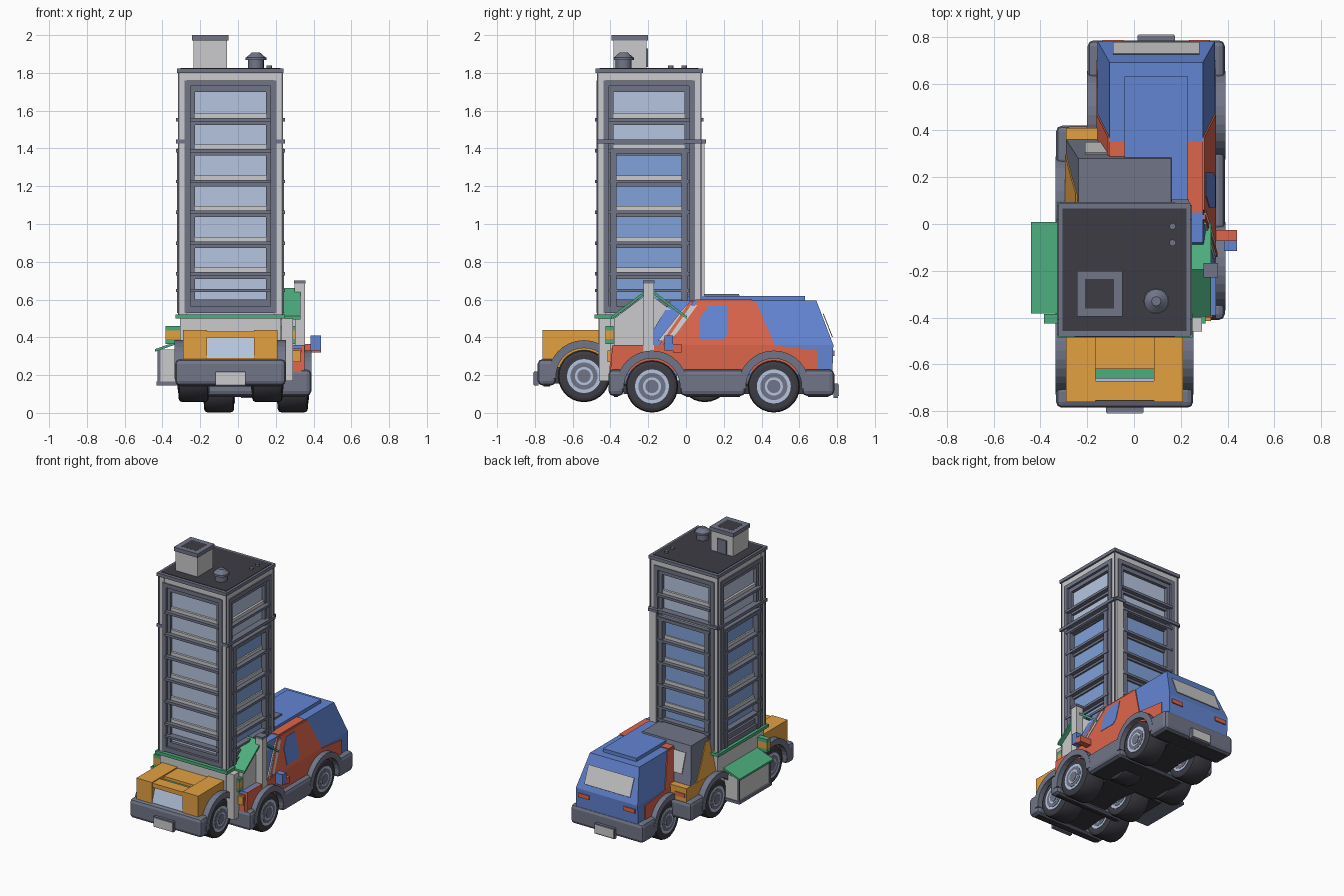
import bpy, bmesh, math

if "Cube" in bpy.data.objects:
    bpy.data.objects.remove(bpy.data.objects["Cube"])

COLS = {
    'trim_grey': (.165, .178, .245), 'wall_grey': (.6, .6, .61), 'blue': (.122, .235, .65),
    'red': (.72, .13, .07), 'orange': (.77, .355, .055), 'green': (.075, .42, .21),
    'dark_grey': (.045, .045, .057), 'pale_glass': (.47, .56, .74), 'blue_glass': (.22, .36, .7),
}
MATS = {}
for n, c in COLS.items():
    MATS[n] = bpy.data.materials.new(n)
    MATS[n].diffuse_color = (*c, 1)


def finish(name, bm, mat, bevel=0):
    bmesh.ops.recalc_face_normals(bm, faces=bm.faces)
    me = bpy.data.meshes.new(name)
    bm.to_mesh(me)
    bm.free()
    me.materials.append(MATS[mat])
    ob = bpy.data.objects.new(name, me)
    bpy.context.collection.objects.link(ob)
    if bevel:
        m = ob.modifiers.new('bevel', 'BEVEL')
        m.width, m.segments = bevel, 2
    return ob


def prism(name, pts, xl, xr, mat, bevel=0):
    """Extrude a (y, z) outline along x; the ends may depend on z."""
    f = lambda v, z: v(z) if callable(v) else v
    bm = bmesh.new()
    a = [bm.verts.new((f(xl, z), y, z)) for y, z in pts]
    b = [bm.verts.new((f(xr, z), y, z)) for y, z in pts]
    bm.faces.new(a)
    bm.faces.new(b[::-1])
    for i in range(len(pts)):
        j = (i + 1) % len(pts)
        bm.faces.new((a[i], b[i], b[j], a[j]))
    return finish(name, bm, mat, bevel)


def box(name, x0, x1, y0, y1, z0, z1, mat, bevel=0):
    return prism(name, [(y0, z0), (y1, z0), (y1, z1), (y0, z1)], x0, x1, mat, bevel)


def cyl(name, c, r, h, mat, axis='Z', r2=None, seg=28, bevel=0):
    bm = bmesh.new()
    bmesh.ops.create_cone(bm, cap_ends=True, segments=seg, radius1=r, radius2=r if r2 is None else r2, depth=h)
    for v in bm.verts:
        x, y, z = v.co
        v.co = (c[0] + x, c[1] + y, c[2] + z) if axis == 'Z' else (c[0] + z, c[1] + x, c[2] + y)
    for f in bm.faces:
        f.smooth = len(f.verts) == 4
    return finish(name, bm, mat, bevel)


def arc(y, z, r, a0, a1, n=16):
    return [(y + r * math.cos(math.radians(a0 + (a1 - a0) * i / n)),
             z + r * math.sin(math.radians(a0 + (a1 - a0) * i / n))) for i in range(n + 1)]


def chassis(name, cx, ya, yb, wheels, dz):
    """Floor, bumpers, sills, wheel arches and four wheels."""
    z = .14 + dz
    box(name + '_frame', cx - .12, cx + .12, ya + .08, yb - .08, .1 + dz, .24 + dz, 'dark_grey')
    spans = [(ya, wheels[0] - .15), (wheels[0] + .15, wheels[1] - .15), (wheels[1] + .15, yb)]
    for a, b in spans:
        box(name + '_sill', cx - .293, cx + .293, a, b, .09 + dz, .23 + dz, 'trim_grey', .025)
        box(name + '_floor', cx - .26, cx + .26, a + .03, b - .03, .085 + dz, .1 + dz, 'dark_grey')
    for y in wheels:
        for s in (-1, 1):
            ring = arc(y, z, .19, -5, 185) + arc(y, z, .148, 185, -5)
            prism(name + '_wheel_arch', ring, cx + s * .19, cx + s * .295, 'trim_grey')
            wx = cx + s * .195
            cyl(name + '_tyre', (wx, y, z), .138, .16, 'dark_grey', 'X', bevel=.02)
            cyl(name + '_rim', (wx, y, z), .09, .166, 'pale_glass', 'X')
            cyl(name + '_rim_inner', (wx, y, z), .072, .17, 'trim_grey', 'X')
            cyl(name + '_rim_ring', (wx, y, z), .048, .174, 'pale_glass', 'X')
            cyl(name + '_hub', (wx, y, z), .036, .18, 'trim_grey', 'X', seg=12)


# ---------------------------------------------------------------- van
VC = .095
chassis('van', VC, -.41, .785, (-.18, .465), 0)
vw = lambda z: .25 - max(0, z - .36) * .05 / .23
prism('van_lower_body', [(-.4, .2), (.775, .2), (.78, .36), (-.39, .36)], VC - .25, VC + .25, 'blue')
prism('van_upper_body', [(-.22, .36), (.78, .36), (.69, .595), (-.08, .595)],
      lambda z: VC - vw(z), lambda z: VC + vw(z), 'blue')
box('van_roof_panel', -.04, .23, 0, .63, .59, .62, 'blue')
prism('van_rear_window', [(.773, .4), (.724, .525), (.728, .528), (.777, .403)], -.09, .28, 'wall_grey')
prism('van_hood_front', [(-.405, .22), (-.3, .22), (-.3, .34), (-.4, .34)], VC - .24, VC + .24, 'red')
for s in (-1, 1):
    def plate(name, pts, mat, t=.006):
        prism(name, pts, lambda z: VC + s * (vw(z) - .01), lambda z: VC + s * (vw(z) + t), mat)
    plate('van_red_side_band', [(-.4, .22), (.7, .22), (.7, .33), (.45, .36), (-.39, .36)], 'red')
    plate('van_red_pillar', [(-.09, .36), (.47, .36), (.37, .59), (.06, .59)], 'red')
    plate('van_door_window', [(.07, .385), (.2, .385), (.22, .42), (.22, .565), (.12, .565), (.07, .5)], 'blue', .009)
    plate('van_front_window', [(-.15, .38), (-.08, .38), (.06, .57), (0, .57)], 'wall_grey', .009)
    plate('van_window_bar', [(-.14, .36), (-.12, .36), (.04, .59), (.02, .59)], 'red', .011)
    xa, xb = sorted((VC + s * .135, VC + s * .2))
    box('van_red_roof_patch', xa, xb, .05, .35, .59, .601, 'red')
    xa, xb = sorted((VC + s * .14, VC + s * .23))
    box('van_tail_light', xa, xb, .77, .786, .3, .33, 'red')
    xa, xb = sorted((VC + s * .25, VC + s * .345))
    box('van_mirror', xa + .04 * (s > 0), xb, -.115, -.07, .33, .41, 'blue')
    box('van_mirror_arm', xa, xb, -.07, -.025, .32, .365, 'red')
    xa, xb = sorted((VC + s * .16, VC + s * .235))
    box('van_headlight', xa, xb, -.415, -.36, .27, .33, 'orange')
box('van_plate_holder', .015, .175, .78, .805, .08, .155, 'trim_grey')
box('van_plate', .02, .17, .8, .81, .09, .15, 'wall_grey')

# ---------------------------------------------------------------- truck
TC = -.04
chassis('truck', TC, -.785, .42, (-.54, .1), .055)
box('truck_body', TC - .25, TC + .25, -.75, .41, .24, .3, 'orange')
box('truck_tail_body', TC - .25, TC + .25, -.05, .41, .24, .38, 'orange')
box('truck_rear_deck', TC - .25, TC + .25, -.62, -.42, .3, .43, 'orange')
box('truck_bay_lip', TC - .13, TC + .13, -.755, -.67, .4, .432, 'orange')
prism('truck_bay_panel', [(-.757, .29), (-.66, .29), (-.66, .4), (-.72, .4)], TC - .126, TC + .126, 'pale_glass')
box('truck_bay_strip', TC - .126, TC + .126, -.66, -.62, .3, .41, 'green')
tw = lambda z: .25 - (z - .38) * .05 / .24
prism('truck_cab', [(-.05, .38), (.36, .38), (.28, .63), (-.05, .63)],
      lambda z: TC - tw(z), lambda z: TC + tw(z), 'trim_grey')
prism('truck_windshield', [(.343, .44), (.298, .58), (.305, .583), (.35, .443)], TC - .17, TC + .17, 'wall_grey')
for s in (-1, 1):
    xa, xb = sorted((TC + s * .125, TC + s * .25))
    box('truck_corner_block', xa, xb, -.76, -.46, .27, .438, 'orange')
    prism('truck_cab_side', [(.06, .38), (.3, .38), (.2, .5), (.13, .6), (.06, .6)],
          lambda z: TC + s * (tw(z) - .01), lambda z: TC + s * (tw(z) + .005), 'orange')
    xa, xb = sorted((TC + s * .265, TC + s * .345))
    for z0, z1, m in ((.365, .39, 'green'), (.39, .435, 'orange'), (.435, .46, 'green')):
        box('truck_mirror', xa, xb, -.425, -.385, z0, z1, m)
    xa, xb = sorted((TC + s * .16, TC + s * .24))
    box('truck_headlight', xa, xb, .4, .416, .31, .34, 'red')
box('truck_plate_holder', TC - .08, TC + .08, -.805, -.78, .145, .22, 'trim_grey')
box('truck_plate', TC - .076, TC + .076, -.81, -.8, .15, .214, 'wall_grey')

# ---------------------------------------------------------------- tower
CX, CY = -.04, -.195
box('tower_core', CX - .24, CX + .24, CY - .24, CY + .24, .17, 1.8, 'pale_glass')
box('tower_base', CX - .268, CX + .268, CY - .268, CY + .268, .17, .5, 'wall_grey')
box('tower_skirt_roof', CX - .29, CX + .29, CY - .29, CY + .29, .5, .522, 'green')
box('tower_roof_cornice', CX - .282, CX + .282, CY - .285, CY + .285, 1.8, 1.824, 'trim_grey')
box('tower_roof_deck', CX - .265, CX + .265, CY - .262, CY + .262, 1.81, 1.827, 'dark_grey')
SILLS = [.602 + .163 * i for i in range(7)]
for k, (nx, ny) in enumerate(((0, -1), (1, 0), (0, 1), (-1, 0))):
    def part(name, u0, u1, d0, d1, z0, z1, mat):
        xs = sorted(CX + nx * d - ny * u for u in (u0, u1) for d in (d0, d1))
        ys = sorted(CY + ny * d + nx * u for u in (u0, u1) for d in (d0, d1))
        box(name, xs[0], xs[-1], ys[0], ys[-1], z0, z1, mat)
    for s in (-1, 1):
        a, b = sorted((s * .235, s * .272))
        part('tower_corner_wall', a, b, .23, .272, .52, 1.8, 'wall_grey')
        a, b = sorted((s * .269, s * .277))
        part('tower_corner_strip', a, b, .269, .277, .52, 1.8, 'trim_grey')
        a, b = sorted((s * .212, s * .243))
        part('tower_frame_side', a, b, .23, .278, .53, 1.76, 'trim_grey')
        a, b = sorted((s * .188, s * .214))
        part('tower_frame_inner', a, b, .23, .262, .53, 1.76, 'trim_grey')
    part('tower_top_wall', -.27, .27, .23, .27, 1.755, 1.8, 'wall_grey')
    part('tower_frame_top', -.243, .243, .23, .278, 1.73, 1.76, 'trim_grey')
    part('tower_frame_top_inner', -.21, .21, .23, .262, 1.7, 1.735, 'trim_grey')
    part('tower_frame_bottom', -.243, .243, .23, .278, .53, .565, 'trim_grey')
    part('tower_frame_bottom_inner', -.21, .21, .23, .262, .56, .6, 'trim_grey')
    for z in SILLS[1:]:
        part('tower_ledge', -.215, .215, .23, .288, z - .038, z - .02, 'trim_grey')
        part('tower_spandrel', -.19, .19, .23, .258, z - .055, z - .03, 'trim_grey')
        part('tower_sill', -.19, .19, .23, .256, z - .022, z + .004, 'wall_grey')
    part('tower_lowest_ledge', -.215, .215, .23, .288, .64, .655, 'trim_grey')
    if k:  # lower bay on the three other sides
        part('tower_belt', -.277, .277, .23, .288, 1.425, 1.447, 'trim_grey')
        part('tower_lower_glass', -.19, .19, .235, .246, .56, 1.4, 'blue_glass')
        part('tower_bay_top', -.205, .205, .23, .284, 1.37, 1.4, 'trim_grey')
        for s in (-1, 1):
            a, b = sorted((s * .172, s * .205))
            part('tower_bay_side', a, b, .23, .284, .53, 1.4, 'trim_grey')
box('tower_back_column', CX + .215, CX + .268, .06, .098, .5, 1.43, 'wall_grey')
box('tower_back_column_cap', CX + .2, CX + .275, .06, .105, 1.425, 1.447, 'trim_grey')

# roof details
box('roof_hut', -.235, -.057, -.385, -.21, 1.82, 1.975, 'wall_grey')
box('roof_hut_cap', -.243, -.05, -.395, -.2, 1.972, 2.0, 'trim_grey')
box('roof_hut_opening', -.21, -.085, -.36, -.235, 1.99, 2.0005, 'dark_grey')
box('roof_hut_door', -.185, -.11, -.215, -.2, 1.83, 1.93, 'trim_grey')
cyl('roof_vent', (.095, -.33, 1.85), .042, .06, 'trim_grey', seg=16)
cyl('roof_vent_brim', (.095, -.33, 1.875), .055, .014, 'trim_grey', seg=16)
cyl('roof_vent_cone', (.095, -.33, 1.895), .052, .028, 'trim_grey', r2=.02, seg=16)
for y in (-.01, -.08):
    cyl('roof_pipe', (.165, y, 1.83), .014, .02, 'trim_grey', seg=12)

# ---------------------------------------------------------------- side sheds
prism('gable_wall', [(-.38, .33), (-.02, .33), (-.02, .5), (-.2, .635), (-.38, .5)], .2, .305, 'wall_grey')
for s in (-1, 1):
    prism('gable_roof', [(-.195, .645), (-.195 + s * .2, .495), (-.195 + s * .2, .512), (-.195, .662)], .2, .33, 'green')
box('gable_post', .3, .355, -.225, -.17, .3, .69, 'wall_grey')
box('gable_post_cap', .297, .358, -.228, -.167, .685, .702, 'trim_grey')
box('corner_post', .23, .29, -.46, -.4, .17, .5, 'wall_grey')
box('lean_to_wall', -.42, -.29, -.368, -.007, .16, .335, 'wall_grey')
box('lean_to_foot', -.432, -.29, -.374, 0, .145, .165, 'trim_grey')
for y in (-.372, -.018):
    box('lean_to_post', -.426, -.41, y, y + .015, .15, .335, 'trim_grey')
bm = bmesh.new()
bmesh.ops.create_cube(bm, size=1)
for v in bm.verts:
    x, y, z = v.co
    v.co = (-.37 + x * .14, -.187 + y * .39, .355 + z * .014 + x * .05)
finish('lean_to_roof', bm, 'green')

for m in bpy.data.materials:
    if m.users and not m.is_grease_pencil:
        m.use_nodes = True
        m.node_tree.nodes["Principled BSDF"].inputs["Base Color"].default_value = m.diffuse_color
